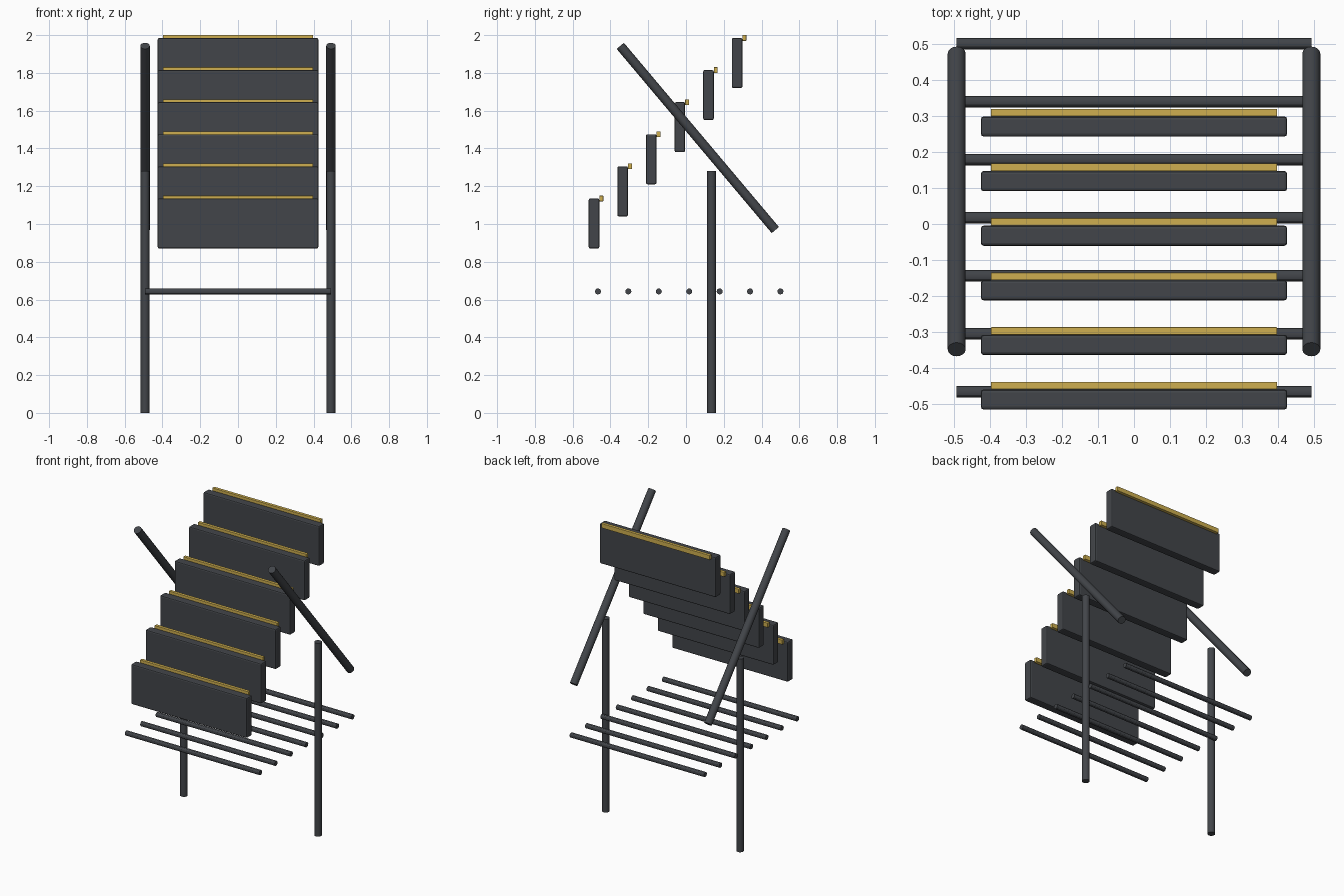
import bpy
from mathutils import Vector

if "Cube" in bpy.data.objects:
    bpy.data.objects.remove(bpy.data.objects["Cube"])


def material(name, color):
    m = bpy.data.materials.new(name)
    m.diffuse_color = color
    m.use_nodes = True
    m.node_tree.nodes["Principled BSDF"].inputs["Base Color"].default_value = m.diffuse_color
    return m


DARK = material("dark_metal", (0.055, 0.06, 0.068, 1))
GOLD = material("gold_trim", (0.62, 0.43, 0.08, 1))


def rod(name, a, b, r, sides=16):
    a, b = Vector(a), Vector(b)
    d = b - a
    bpy.ops.mesh.primitive_cylinder_add(vertices=sides, radius=r, depth=d.length, location=(a + b) / 2)
    o = bpy.context.object
    o.rotation_euler = d.to_track_quat('Z', 'Y').to_euler()
    o.name = name
    o.data.materials.append(DARK)
    bpy.ops.object.shade_smooth_by_angle()
    return o


def box(name, loc, size, bevel, mat):
    bpy.ops.mesh.primitive_cube_add(size=1, location=loc)
    o = bpy.context.object
    o.name = name
    o.scale = size
    bpy.ops.object.transform_apply(location=False, rotation=False, scale=True)
    o.data.materials.append(mat)
    if bevel:
        m = o.modifiers.new("bevel", 'BEVEL')
        m.width = bevel
        m.segments = 2
    return o


# Stair treads with gold edge strips
for i in range(6):
    y, z = -0.487 + 0.1515 * i, 1.0025 + 0.17 * i
    box(f"tread_{i + 1}", (0, y, z), (0.85, 0.056, 0.265), 0.008, DARK)
    box(f"tread_trim_{i + 1}", (0, y + 0.0385, z + 0.1325), (0.794, 0.021, 0.03), 0.002, GOLD)

# Upright posts and sloping handrails on both sides
for side, x in (("left", -0.492), ("right", 0.492)):
    rod(f"{side}_post", (x, 0.136, 0), (x, 0.136, 1.28), 0.0235)
    rod(f"{side}_handrail", (x, -0.348, 1.943), (x, 0.473, 0.968), 0.025)

# Row of horizontal crossbars
for i in range(7):
    y = -0.466 + 0.161 * i
    rod(f"crossbar_{i + 1}", (-0.492, y, 0.643), (0.492, y, 0.643), 0.016, 12)
